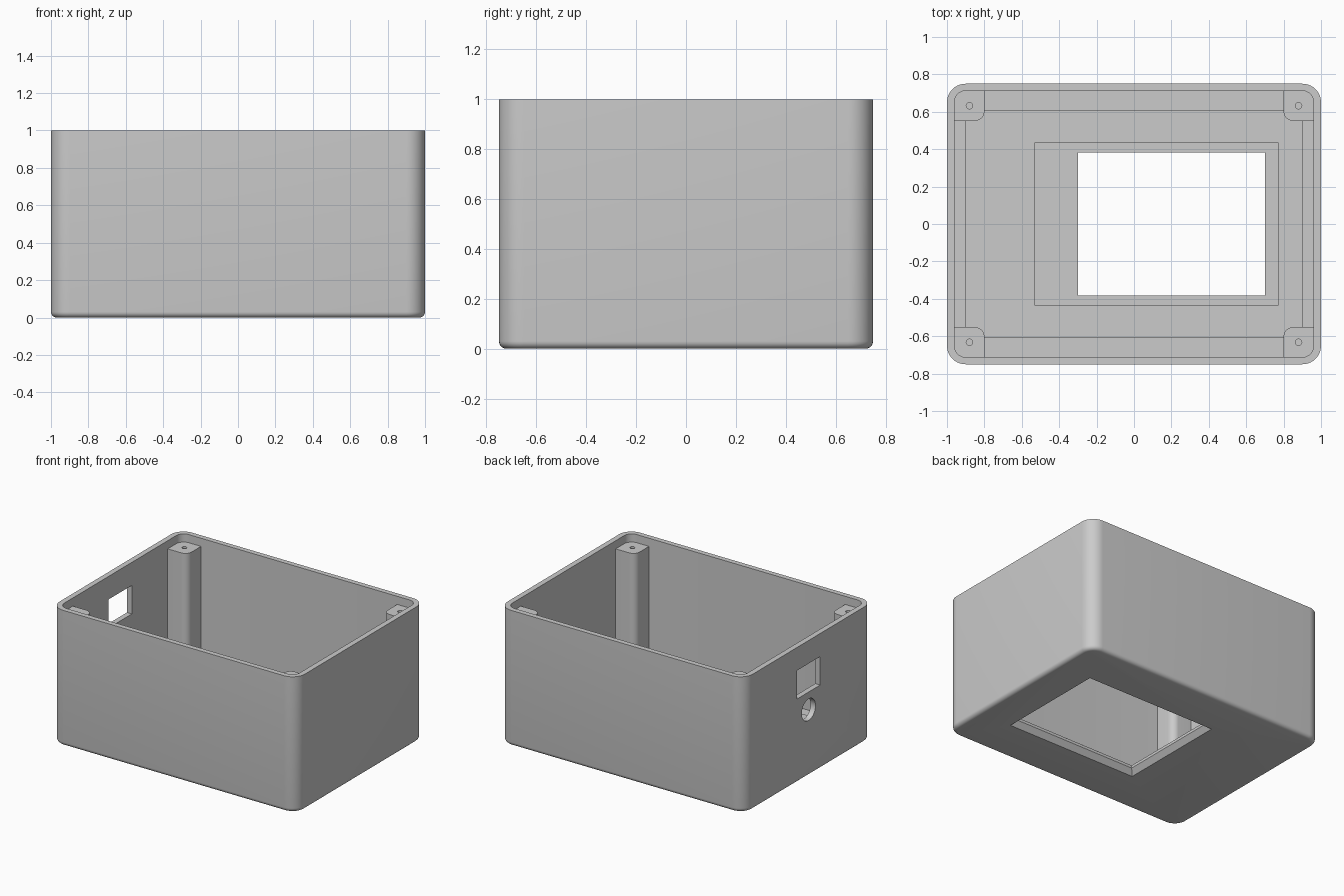
import bpy
import bmesh
from math import sin, cos, pi
from mathutils import Matrix

cube = bpy.data.objects.get("Cube")
if cube:
    bpy.data.objects.remove(cube, do_unlink=True)

grey = bpy.data.materials.new("light_grey_plastic")
grey.use_nodes = True
grey.diffuse_color = (0.6, 0.6, 0.6, 1)
grey.node_tree.nodes["Principled BSDF"].inputs["Base Color"].default_value = (0.6, 0.6, 0.6, 1)


def outline(x0, x1, y0, y1, radii=(0, 0, 0, 0), steps=10):
    """Rectangle outline; radii run counter-clockwise from the +x +y corner."""
    corners = [(x1, y1, -1, -1), (x0, y1, 1, -1), (x0, y0, 1, 1), (x1, y0, -1, 1)]
    pts = []
    for k, ((x, y, sx, sy), r) in enumerate(zip(corners, radii)):
        if r == 0:
            pts.append((x, y))
            continue
        for i in range(steps + 1):
            a = pi / 2 * (k + i / steps)
            pts.append((x + sx * r + r * cos(a), y + sy * r + r * sin(a)))
    return pts


def rounded(hx, hy, r):
    return outline(-hx, hx, -hy, hy, (r,) * 4)


def circle(x, y, r, n=32):
    return [(x + r * cos(2 * pi * i / n), y + r * sin(2 * pi * i / n)) for i in range(n)]


def loft(name, rings, matrix=None):
    """Closed solid through (outline, height) rings."""
    bm = bmesh.new()
    loops = [[bm.verts.new((x, y, z)) for x, y in pts] for pts, z in rings]
    bm.faces.new(loops[0])
    bm.faces.new(loops[-1])
    for a, b in zip(loops, loops[1:]):
        for i in range(len(a)):
            j = (i + 1) % len(a)
            bm.faces.new((a[i], a[j], b[j], b[i]))
    if matrix:
        bm.transform(matrix)
    bmesh.ops.recalc_face_normals(bm, faces=bm.faces)
    mesh = bpy.data.meshes.new(name)
    bm.to_mesh(mesh)
    bm.free()
    mesh.materials.append(grey)
    ob = bpy.data.objects.new(name, mesh)
    bpy.context.collection.objects.link(ob)
    return ob


def activate(ob):
    bpy.ops.object.select_all(action='DESELECT')
    ob.select_set(True)
    bpy.context.view_layer.objects.active = ob


def cut(ob, *cutters):
    """Subtract the cutters from the part, keeping the cutters."""
    activate(ob)
    for c in cutters:
        mod = ob.modifiers.new("cut", 'BOOLEAN')
        mod.operation, mod.solver, mod.object = 'DIFFERENCE', 'EXACT', c
        bpy.ops.object.modifier_apply(modifier=mod.name)


def finish(ob):
    activate(ob)
    bpy.ops.object.shade_smooth_by_angle(angle=pi / 6)


# Outer shell, with a rounded bottom edge
fillet = 0.03
rings = []
for i in range(6):
    a = pi / 2 * i / 5
    d = fillet * (1 - sin(a))
    rings.append((rounded(1 - d, 0.75 - d, 0.1 - d), fillet * (1 - cos(a))))
rings.append((rounded(1, 0.75, 0.1), 1))
shell = loft("case_shell", rings)

# Raised floor plate inside the walls
plate = loft("floor_plate", [(outline(-0.9, 0.9, -0.607, 0.607), 0.07),
                             (outline(-0.9, 0.9, -0.607, 0.607), 0.10)])

# Cutters: cavity, screen opening with flared underside, and screen recess
cavity = loft("cavity_cutter", [(rounded(0.96, 0.712, 0.06), 0.08),
                                (rounded(0.96, 0.712, 0.06), 1.1)])
hole = outline(-0.3, 0.7, -0.382, 0.382)
flare = outline(-0.33, 0.73, -0.412, 0.412)
opening = loft("opening_cutter", [(flare, -0.05), (flare, 0), (hole, 0.04), (hole, 0.2)])
pocket = outline(-0.53, 0.77, -0.435, 0.435)
recess = loft("recess_cutter", [(pocket, 0.06), (pocket, 0.2)])

# Cutters: socket window and round cable hole in the right-hand wall
socket = outline(-1.1, -0.9, -0.135, 0.135)
window = loft("window_cutter", [(socket, 0.62), (socket, 0.83)])
disc = circle(0, 0, 0.08)
cable = loft("cable_hole_cutter", [(disc, -0.1), (disc, 0.1)],
             Matrix.Translation((-1, 0, 0.49)) @ Matrix.Rotation(pi / 2, 4, 'Y'))

cut(shell, cavity, opening, recess, window, cable)
cut(plate, opening, recess)
finish(shell)
finish(plate)
cutters = [cavity, opening, recess, window, cable]

# Corner screw posts, each with a rounded inner corner and a screw hole
for sx, side in ((1, "left"), (-1, "right")):
    for sy, end in ((1, "back"), (-1, "front")):
        flip = Matrix.Diagonal((sx, sy, 1, 1))
        foot = outline(0.8, 0.965, 0.552, 0.717, (0, 0, 0.05, 0))
        post = loft(f"{end}_{side}_post", [(foot, 0.07), (foot, 0.94)], flip)
        bore = circle(0.88, 0.632, 0.017, 20)
        drill = loft("screw_cutter", [(bore, 0.6), (bore, 1)], flip)
        cut(post, drill)
        finish(post)
        cutters.append(drill)

for c in cutters:
    bpy.data.objects.remove(c, do_unlink=True)
